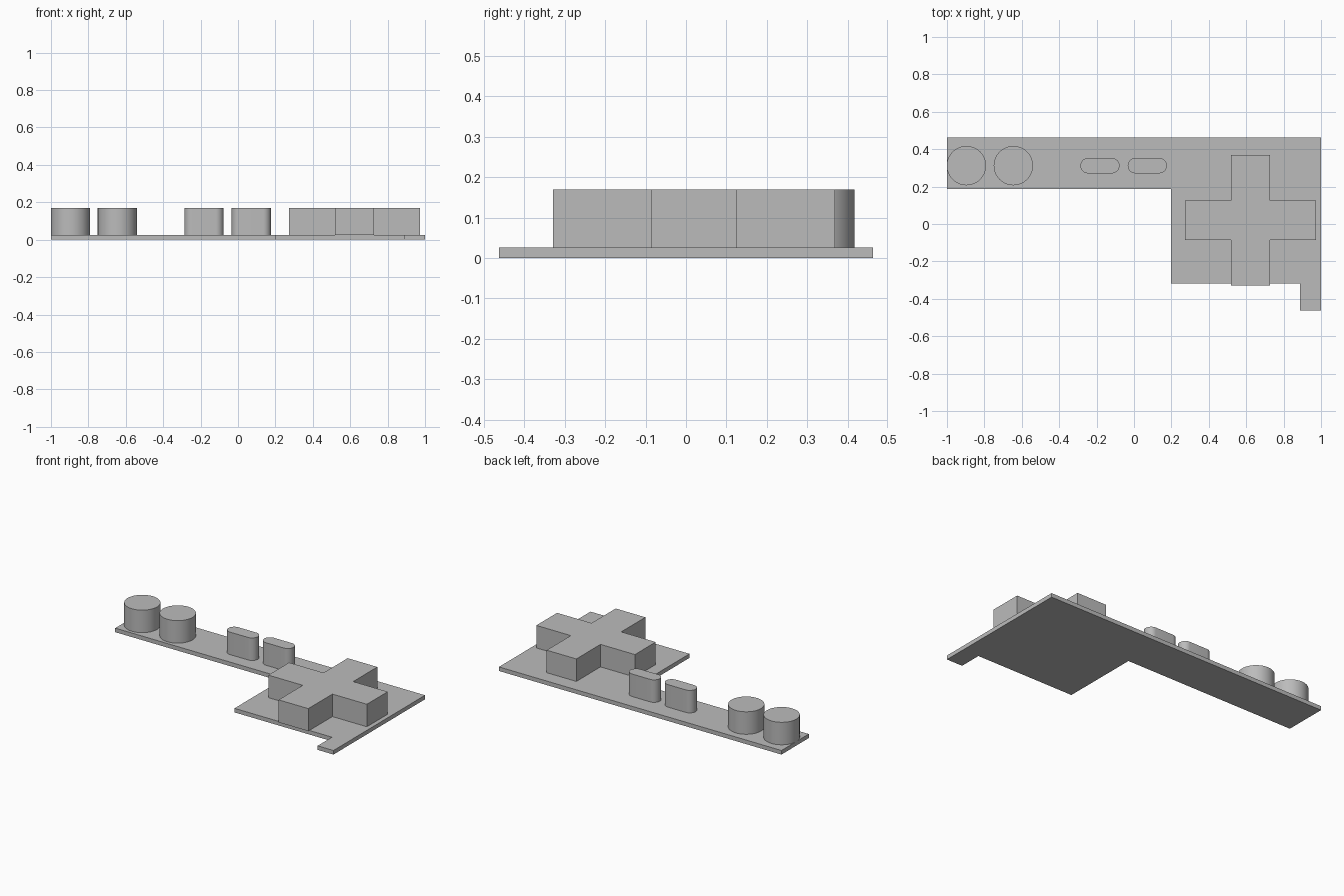
import bpy, bmesh, math

if "Cube" in bpy.data.objects:
    bpy.data.objects.remove(bpy.data.objects["Cube"], do_unlink=True)

PLATE_TOP, TOP = 0.026, 0.17
ROW_Y = 0.312

grey = bpy.data.materials.new("plain grey")
grey.use_nodes = True
colour = (0.5, 0.5, 0.5, 1)
grey.diffuse_color = colour
grey.node_tree.nodes["Principled BSDF"].inputs["Base Color"].default_value = colour


def extrude_outline(name, outline, z0, z1, smooth=False):
    """Solid prism from a counter-clockwise outline."""
    bm = bmesh.new()
    base = bm.faces.new([bm.verts.new((x, y, z0)) for x, y in outline])
    geom = bmesh.ops.extrude_face_region(bm, geom=[base], use_keep_orig=True)["geom"]
    verts = [v for v in geom if isinstance(v, bmesh.types.BMVert)]
    bmesh.ops.translate(bm, verts=verts, vec=(0, 0, z1 - z0))
    bmesh.ops.recalc_face_normals(bm, faces=bm.faces)
    mesh = bpy.data.meshes.new(name)
    bm.to_mesh(mesh)
    bm.free()
    mesh.materials.append(grey)
    obj = bpy.data.objects.new(name, mesh)
    bpy.context.collection.objects.link(obj)
    if smooth:
        bpy.ops.object.select_all(action="DESELECT")
        obj.select_set(True)
        bpy.context.view_layer.objects.active = obj
        bpy.ops.object.shade_smooth_by_angle(angle=math.radians(30))
    return obj


def arc(cx, cy, r, start, sweep, n):
    return [(cx + r * math.cos(start + sweep * i / n),
             cy + r * math.sin(start + sweep * i / n)) for i in range(n + 1)]


# Base plate: long strip, square pad and corner tab
extrude_outline("base_plate", [
    (-1, 0.463), (-1, 0.187), (0.198, 0.187), (0.198, -0.318),
    (0.888, -0.318), (0.888, -0.463), (1, -0.463), (1, 0.463)], 0, PLATE_TOP)

# Cross-shaped pad: one arm corner pattern turned four times
cx, cy, reach, half = 0.623, 0.02, 0.349, 0.105
cross = []
for k in range(4):
    c, s = round(math.cos(k * math.pi / 2)), round(math.sin(k * math.pi / 2))
    for x, y in ((reach, -half), (reach, half), (half, half)):
        cross.append((cx + c * x - s * y, cy + s * x + c * y))
extrude_outline("cross_pad", cross, PLATE_TOP, TOP)

# Round buttons
for side, x in (("outer", -0.896), ("inner", -0.645)):
    ring = arc(x, ROW_Y, 0.105, 0, 2 * math.pi, 64)[:-1]
    extrude_outline(side + "_round_button", ring, PLATE_TOP, TOP, True)

# Pill-shaped buttons
r, length = 0.041, 0.209
for side, x in (("right", -0.182), ("left", 0.071)):
    d = length / 2 - r
    pill = (arc(x + d, ROW_Y, r, -math.pi / 2, math.pi, 24)
            + arc(x - d, ROW_Y, r, math.pi / 2, math.pi, 24))
    extrude_outline(side + "_pill_button", pill, PLATE_TOP, TOP, True)
